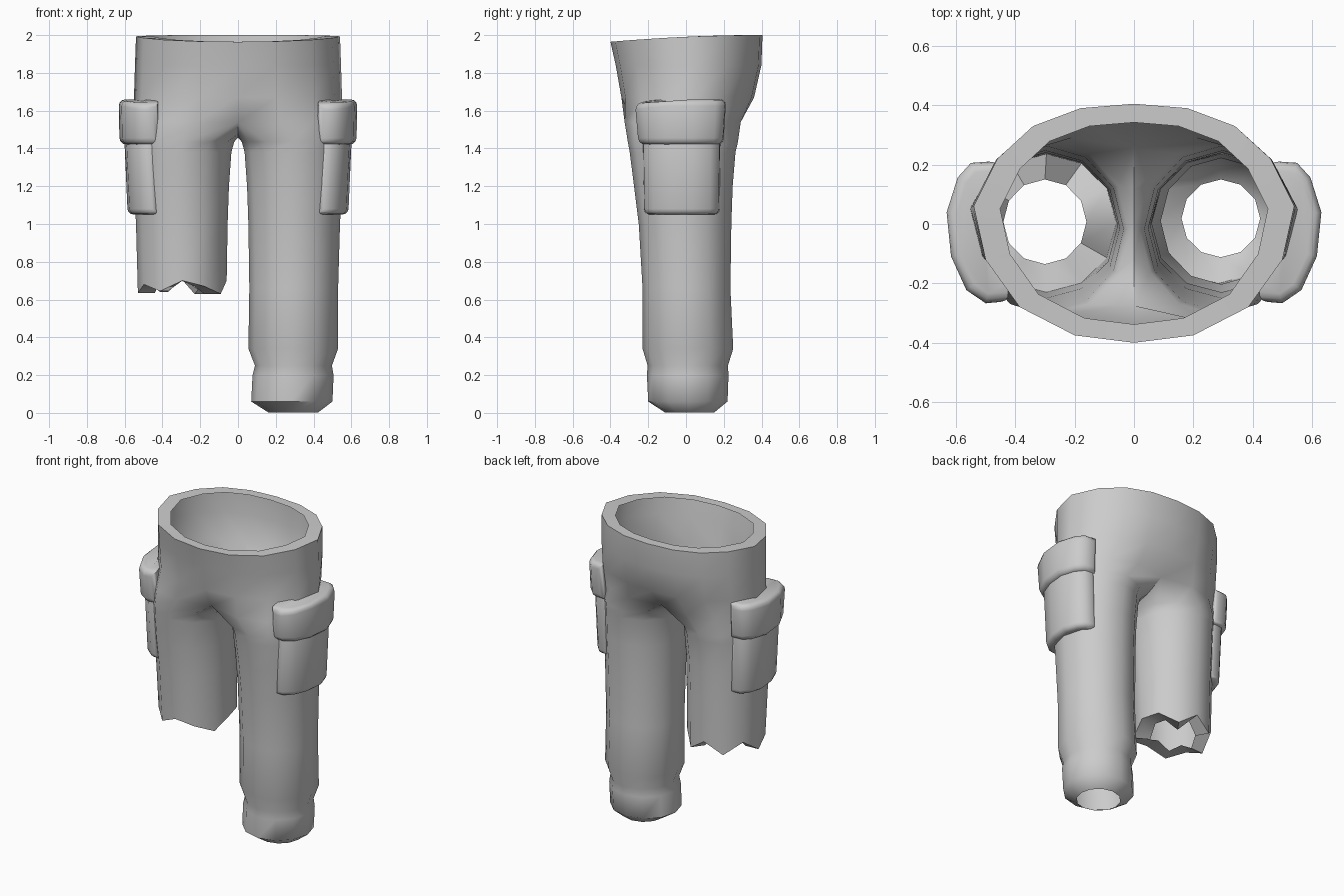
import bpy, bmesh, math

if "Cube" in bpy.data.objects:
    bpy.data.objects.remove(bpy.data.objects["Cube"])

cloth = bpy.data.materials.new("grey cloth")
cloth.diffuse_color = (0.6, 0.6, 0.6, 1)
cloth.use_nodes = True
cloth.node_tree.nodes["Principled BSDF"].inputs["Base Color"].default_value = cloth.diffuse_color


def finish(bm, name, angle):
    mesh = bpy.data.meshes.new(name)
    bm.to_mesh(mesh)
    bm.free()
    mesh.materials.append(cloth)
    mesh.shade_smooth()
    mesh.set_sharp_from_angle(angle=math.radians(angle))
    obj = bpy.data.objects.new(name, mesh)
    bpy.context.collection.objects.link(obj)
    return obj


# Half waist outline, front centre round the hip to back centre
WAIST = [(0, -.4), (.2, -.375), (.385, -.28), (.5, -.12), (.54, .06),
         (.46, .22), (.34, .33), (.18, .39), (0, .405)]
LOW_HIP = [(0, -.275), (.22, -.325), (.4, -.275), (.515, -.14), (.55, .02),
           (.5, .15), (.38, .24), (.21, .29), (0, .255)]
CROTCH = [(0, .12, 1.48), (0, 0, 1.457), (0, -.12, 1.475)]
# Leg rings: z, inner x, outer x, front y, back y
LEG = [(1.435, .02, .55, -.308, .275), (1.38, .035, .55, -.298, .262),
       (1.2, .048, .55, -.275, .247), (1.0, .055, .54, -.25, .24),
       (.66, .06, .53, -.23, .235),
       (.34, .055, .53, -.23, .25), (.25, .09, .497, -.203, .222),
       (.2, .077, .506, -.207, .225), (.06, .07, .5, -.2, .22)]
CUFF_HOLE = (.003, .16, .425, -.112, .15)
TORN_HOLE = (.66, .16, .44, -.135, .15)
TORN = [.67, .70, .645, .68, .635, .715, .64, .71, .63, .70, .70, .63]


def torso_rings():
    rim = lambda y: 2 - .035 * ((.405 - y) / .8) ** 2
    lip = [(x * .835, y * .845, rim(y)) for x, y in WAIST]
    top = [(x, y, rim(y)) for x, y in WAIST]
    upper = [(x * 1.01, y * (.985 if y > 0 else .93), 1.84) for x, y in WAIST]
    mid = [(x * 1.02, y * (.89 if y > 0 else .855), 1.67) for x, y in WAIST]
    low = [(x, y, 1.54) for x, y in LOW_HIP]
    return [lip, top, upper, mid, low]


def leg_ring(z, xi, xo, yf, yb):
    cx, rx, cy, ry = (xi + xo) / 2, (xo - xi) / 2, (yf + yb) / 2, (yb - yf) / 2
    return [(cx + rx * math.cos(a), cy + ry * math.sin(a), z)
            for a in (math.radians(-120 + 30 * i) for i in range(12))]


def ragged(ring):
    return [(x, y, z) for (x, y, _), z in zip(ring, TORN)]


# Trousers: cloth surface with turned-in lips at the waist and both hems
bm = bmesh.new()
for side in (1, -1):
    def add(pts):
        return [bm.verts.new((side * x, y, z)) for x, y, z in pts]

    def quad(a, b, c, d):
        bm.faces.new((a, b, c, d) if side == -1 else (d, c, b, a))

    rows = [add(r) for r in torso_rings()]
    for a, b in zip(rows, rows[1:]):
        for i in range(8):
            quad(a[i], a[i + 1], b[i + 1], b[i])
    prev = rows[-1] + add(CROTCH)
    if side == 1:
        rings = [leg_ring(*r) for r in LEG + [CUFF_HOLE]]
    else:
        rings = [leg_ring(*r) for r in LEG[:5] + [TORN_HOLE]]
        rings[-2:] = [ragged(r) for r in rings[-2:]]
    for ring in rings:
        cur = add(ring)
        for i in range(12):
            j = (i + 1) % 12
            quad(prev[i], prev[j], cur[j], cur[i])
        prev = cur
bmesh.ops.remove_doubles(bm, verts=bm.verts, dist=.0005)
finish(bm, "trousers", 52)

# Pocket parts: curved plates that wrap the outside of the thigh.
# The first eight points face outwards, the last four lie under the cloth.
FLAP = [(.415, -.262), (.5, -.27), (.565, -.225), (.617, -.11), (.632, .04),
        (.595, .158), (.55, .208), (.455, .215),
        (.475, .14), (.51, .03), (.485, -.12), (.43, -.2)]
POUCH = [(.44, -.23), (.5, -.226), (.555, -.18), (.593, -.08), (.604, .04),
         (.575, .13), (.535, .178), (.455, .185),
         (.475, .12), (.51, .03), (.485, -.1), (.45, -.17)]


def pocket_part(name, outline, z0, z1, taper, squeeze, bevel, side):
    bm = bmesh.new()
    n = len(outline)
    drop = lambda y: .2 * max(0, -y - .16)
    low = [bm.verts.new((side * (x - taper), y * squeeze, z0))
           for x, y in outline]
    high = [bm.verts.new((side * x, y, z1 - drop(y))) for x, y in outline]
    bm.faces.new(low)
    bm.faces.new(high)
    for i in range(n):
        j = (i + 1) % n
        bm.faces.new((low[i], low[j], high[j], high[i]))
    bmesh.ops.recalc_face_normals(bm, faces=bm.faces)
    # round the rims and the two end corners on the outward side
    shown = set(low[:8] + high[:8])
    edges = [e for e in bm.edges if e.calc_face_angle(0) > .9
             and all(v in shown for v in e.verts)]
    bmesh.ops.bevel(bm, geom=edges, offset=bevel, segments=3, profile=.5,
                    affect='EDGES', clamp_overlap=True)
    finish(bm, name, 60)


for side, label in ((1, "right"), (-1, "left")):
    pocket_part(label + "_pocket_flap", FLAP, 1.42, 1.66, .005, .93, .035, side)
    pocket_part(label + "_pocket_pouch", POUCH, 1.05, 1.5, .02, .97, .03, side)
